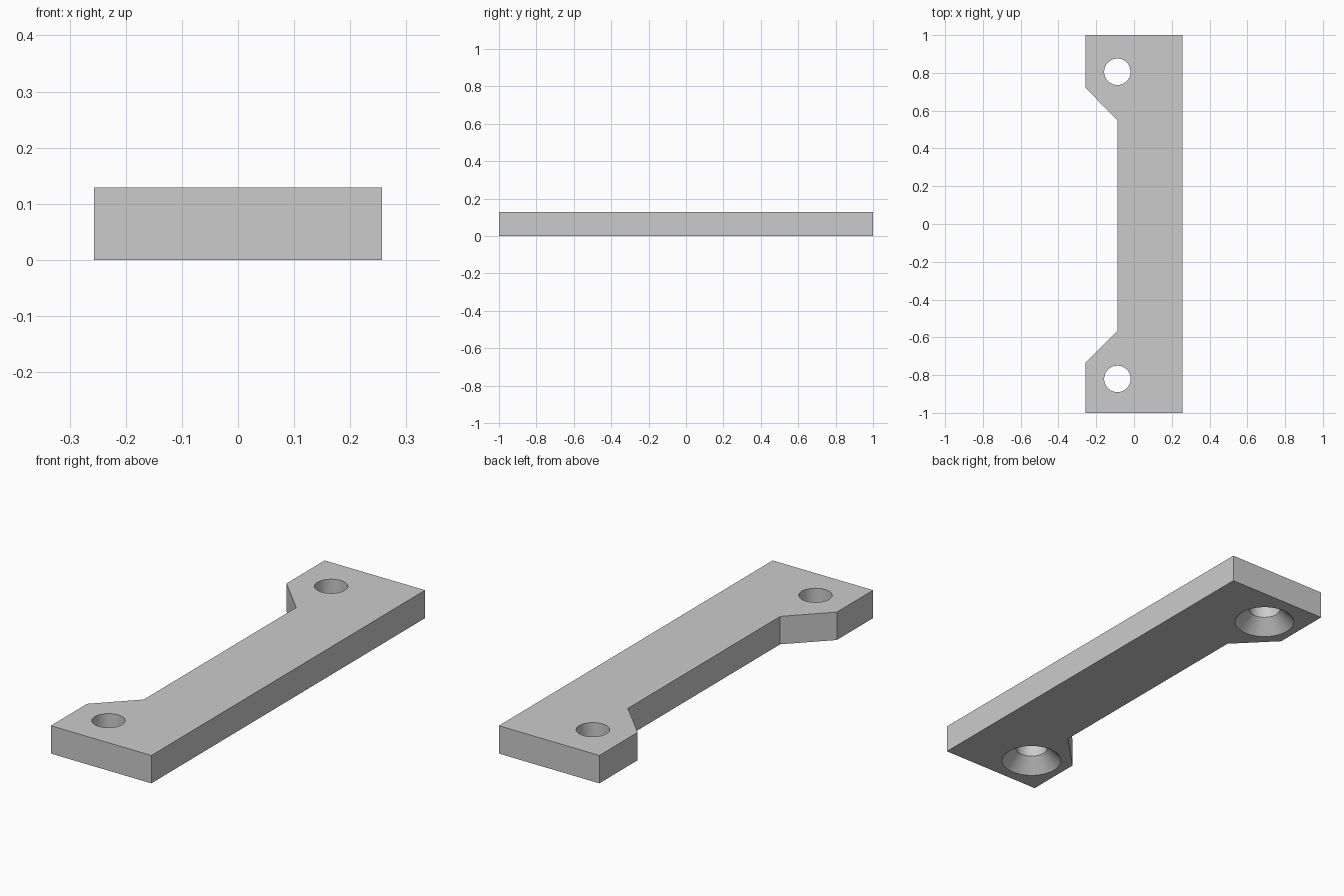
import bpy, bmesh
from math import radians, tau

cube = bpy.data.objects.get("Cube")
if cube:
    bpy.data.objects.remove(cube, do_unlink=True)

HALF_W, THICK = 0.257, 0.129
HOLE_X, HOLE_R = -0.088, 0.07
SINK_R, SINK_DEPTH = 0.132, 0.064
HOLES_Y = (-0.82, 0.806)

grey = bpy.data.materials.new("plain grey")
grey.use_nodes = True
grey.diffuse_color = (0.6, 0.6, 0.6, 1)
grey.node_tree.nodes["Principled BSDF"].inputs["Base Color"].default_value = (0.6, 0.6, 0.6, 1)


def make_object(name, bm):
    bmesh.ops.recalc_face_normals(bm, faces=bm.faces[:])
    mesh = bpy.data.meshes.new(name)
    bm.to_mesh(mesh)
    bm.free()
    mesh.materials.append(grey)
    obj = bpy.data.objects.new(name, mesh)
    bpy.context.scene.collection.objects.link(obj)
    return obj


# Plate: flat outline with a long notch on one side, extruded upward
outline = [(-HALF_W, -1), (HALF_W, -1), (HALF_W, 1), (-HALF_W, 1),
           (-HALF_W, 0.721), (-0.087, 0.549), (-0.087, -0.564), (-HALF_W, -0.735)]
bm = bmesh.new()
base = bm.faces.new([bm.verts.new((x, y, 0)) for x, y in outline])
grown = bmesh.ops.extrude_face_region(bm, geom=[base], use_keep_orig=True)
top = [v for v in grown["geom"] if isinstance(v, bmesh.types.BMVert)]
bmesh.ops.translate(bm, verts=top, vec=(0, 0, THICK))
plate = make_object("mounting_plate", bm)


# Screw hole cutter: straight bore above a countersink opening downward
def hole_cutter(y):
    over = 0.02
    flare = SINK_R + over * (SINK_R - HOLE_R) / SINK_DEPTH
    profile = [(0, -over), (flare, -over), (HOLE_R, SINK_DEPTH),
               (HOLE_R, THICK + over), (0, THICK + over)]
    bm = bmesh.new()
    verts = [bm.verts.new((HOLE_X + r, y, z)) for r, z in profile]
    edges = [bm.edges.new(pair) for pair in zip(verts, verts[1:])]
    bmesh.ops.spin(bm, geom=verts + edges, cent=(HOLE_X, y, 0), axis=(0, 0, 1),
                   angle=tau, steps=64)
    bmesh.ops.remove_doubles(bm, verts=bm.verts[:], dist=0.0001)
    cutter = make_object("hole_cutter", bm)
    cutter.hide_render = True
    return cutter


bpy.ops.object.select_all(action="DESELECT")
bpy.context.view_layer.objects.active = plate
plate.select_set(True)
for y in HOLES_Y:
    cutter = hole_cutter(y)
    cut = plate.modifiers.new("screw_hole", "BOOLEAN")
    cut.operation, cut.solver, cut.object = "DIFFERENCE", "EXACT", cutter
    bpy.ops.object.modifier_apply(modifier=cut.name)
    bpy.data.objects.remove(cutter, do_unlink=True)

# Smooth the round bores, keep all outline edges sharp
bpy.ops.object.shade_smooth_by_angle(angle=radians(30))
